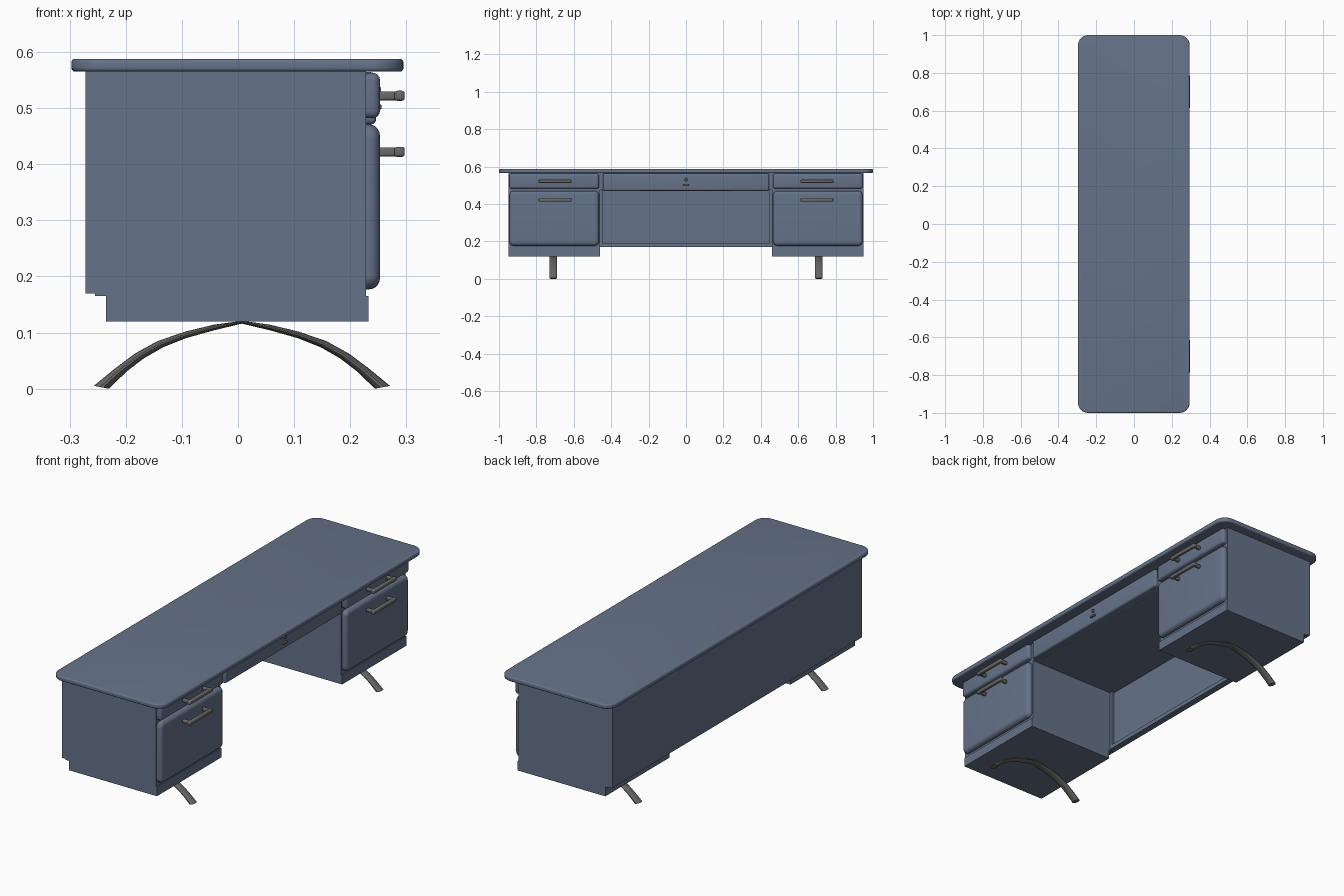
import bpy, bmesh, math

if "Cube" in bpy.data.objects:
    bpy.data.objects.remove(bpy.data.objects["Cube"])

def material(name, rgb):
    m = bpy.data.materials.new(name)
    m.diffuse_color = (*rgb, 1)
    m.use_nodes = True
    m.node_tree.nodes["Principled BSDF"].inputs["Base Color"].default_value = m.diffuse_color
    return m

PAINT = material("blue_grey_paint", (0.13, 0.17, 0.25))
METAL = material("dark_metal", (0.14, 0.14, 0.135))

def finish(bm, name, mat):
    bmesh.ops.recalc_face_normals(bm, faces=bm.faces)
    me = bpy.data.meshes.new(name)
    bm.to_mesh(me)
    bm.free()
    me.materials.append(mat)
    ob = bpy.data.objects.new(name, me)
    bpy.context.collection.objects.link(ob)
    bpy.ops.object.select_all(action='DESELECT')
    ob.select_set(True)
    bpy.context.view_layer.objects.active = ob
    bpy.ops.object.shade_smooth_by_angle(angle=math.radians(35))
    return ob

def box(name, x, y, z, mat=PAINT, bevel=0, corner=0, axis=2, segs=4):
    """Box from ranges; corner rounds the edges along axis, bevel rounds the rest."""
    bm = bmesh.new()
    bmesh.ops.create_cube(bm, size=1)
    for v in bm.verts:
        for i, (a, b) in enumerate((x, y, z)):
            v.co[i] = max(a, b) if v.co[i] > 0 else min(a, b)
    if corner:
        edges = [e for e in bm.edges
                 if abs((e.verts[0].co - e.verts[1].co).normalized()[axis]) > 0.9]
        bmesh.ops.bevel(bm, geom=edges, offset=corner, segments=8, profile=0.5,
                        affect='EDGES', clamp_overlap=True)
    if bevel:
        bm.normal_update()
        edges = [e for e in bm.edges if e.calc_face_angle(0) > 1]
        bmesh.ops.bevel(bm, geom=edges, offset=bevel, segments=segs, profile=0.5,
                        affect='EDGES', clamp_overlap=True)
    return finish(bm, name, mat)

def leg(name, yc):
    """Arched leg: elliptical sections between an upper and a lower outline."""
    top = [(0, .121), (.05, .114), (.10, .102), (.15, .085), (.19, .063), (.225, .037), (.264, .005)]
    low = [(0, .116), (.05, .104), (.10, .090), (.14, .074), (.175, .054), (.205, .031), (.237, .0)]
    pairs = list(zip(top, low))
    path = [((-t[0], t[1]), (-l[0], l[1])) for t, l in reversed(pairs[1:])] + pairs
    bm = bmesh.new()
    n, rings = 14, []
    for t, l in path:
        ring = []
        for k in range(n):
            a = 2 * math.pi * k / n
            f = (1 + math.cos(a)) / 2
            ring.append(bm.verts.new((0.007 + l[0] + (t[0] - l[0]) * f,
                                      yc + 0.021 * math.sin(a),
                                      l[1] + (t[1] - l[1]) * f)))
        rings.append(ring)
    for r0, r1 in zip(rings, rings[1:]):
        for k in range(n):
            bm.faces.new((r0[k], r0[(k + 1) % n], r1[(k + 1) % n], r1[k]))
    bm.faces.new(rings[0])
    bm.faces.new(rings[-1])
    finish(bm, name, METAL)

# Desk top with rounded corners and soft rim
box("desk_top", (-.297, .295), (-1, 1), (.565, .588), bevel=.007, corner=.055)

# Back panel across the full width, with a raised frame in the knee space
box("back_panel", (-.272, -.255), (-.95, .95), (.17, .565))
box("back_frame_bottom", (-.255, -.24), (-.46, .46), (.17, .19))
for s, side in ((-1, "left"), (1, "right")):
    box(f"back_frame_{side}", (-.255, -.24), (s * .447, s * .46), (.19, .474))

# Centre drawer body, front and lock
box("centre_drawer_body", (-.255, .228), (-.46, .46), (.474, .565))
box("centre_drawer_front", (.2, .246), (-.445, .445), (.471, .564), bevel=.009)
bm = bmesh.new()
bmesh.ops.create_cone(bm, cap_ends=True, segments=20, radius1=.009, radius2=.007, depth=.012)
for v in bm.verts:
    v.co = (.249 + v.co.z, v.co.y, .53 + v.co.x)
finish(bm, "lock", METAL)
box("lock_pull", (.244, .256), (-.015, .015), (.497, .507), METAL, bevel=.003, segs=2)

# Pedestals with drawers, handles and legs
for s, side in ((-1, "left"), (1, "right")):
    box(f"{side}_pedestal", (-.255, .228), (s * .46, s * .95), (.165, .565))
    box(f"{side}_plinth", (-.235, .233), (s * .46, s * .95), (.12, .165))
    box(f"{side}_small_drawer", (.2, .253), (s * .465, s * .945), (.482, .563), bevel=.013)
    box(f"{side}_large_drawer", (.2, .253), (s * .465, s * .945), (.177, .471),
        bevel=.02, corner=.025, axis=0, segs=5)
    for z, which in ((.522, "upper"), (.422, "lower")):
        c = s * .7
        box(f"{side}_{which}_handle_bar", (.279, .297), (c - .088, c + .088),
            (z - .009, z + .009), METAL, bevel=.005, segs=3)
        for t in (-1, 1):
            p = c + t * .075
            box(f"{side}_{which}_handle_post", (.248, .285), (p - .008, p + .008),
                (z - .008, z + .008), METAL, bevel=.004, segs=3)
    leg(f"{side}_arched_leg", s * .71)
